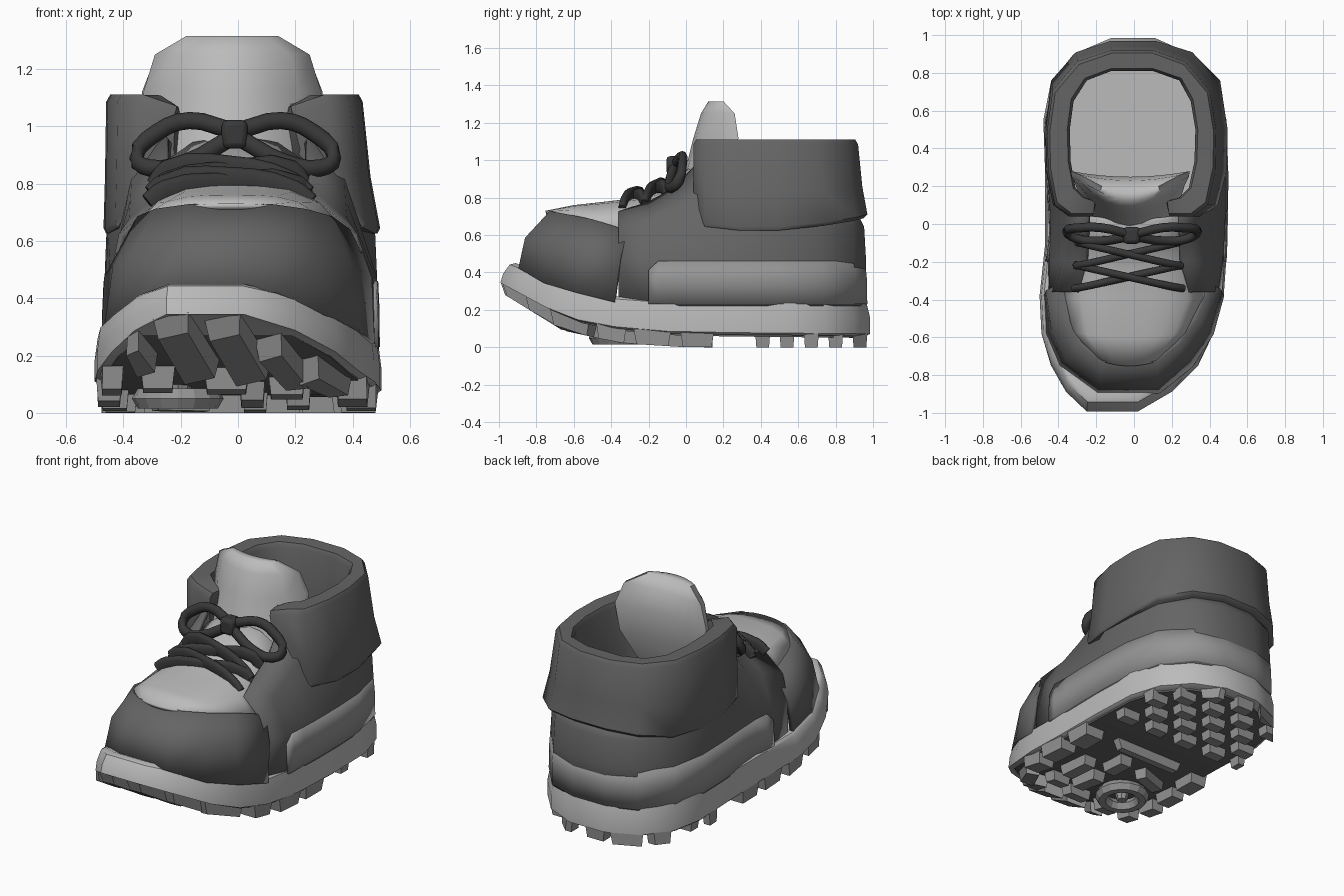
import bpy, bmesh, math
from mathutils import Vector, Matrix

if "Cube" in bpy.data.objects:
    bpy.data.objects.remove(bpy.data.objects["Cube"])


def mat(name, g):
    m = bpy.data.materials.new(name)
    m.diffuse_color = (g, g, g, 1)
    m.use_nodes = True
    m.node_tree.nodes["Principled BSDF"].inputs["Base Color"].default_value = m.diffuse_color
    return m


DARK, BLACK, MID, LIGHT = mat("dark", .13), mat("black", .04), mat("mid", .3), mat("light", .5)


def lerp(table, y):
    for (a, p), (b, q) in zip(table, table[1:]):
        if y <= b:
            return p + (q - p) * max(0, (y - a) / (b - a))
    return table[-1][1]


def finish(name, bm, m, thick=0, bevel=0, angle=40):
    bmesh.ops.recalc_face_normals(bm, faces=bm.faces)
    me = bpy.data.meshes.new(name)
    bm.to_mesh(me)
    bm.free()
    ob = bpy.data.objects.new(name, me)
    bpy.context.collection.objects.link(ob)
    me.materials.append(m)
    bpy.ops.object.select_all(action='DESELECT')
    ob.select_set(True)
    bpy.context.view_layer.objects.active = ob
    bpy.ops.object.shade_smooth_by_angle(angle=math.radians(angle))
    if thick:
        s = ob.modifiers.new("thickness", 'SOLIDIFY')
        s.thickness, s.offset = thick, 0
    if bevel:
        b = ob.modifiers.new("bevel", 'BEVEL')
        b.width, b.segments, b.limit_method = bevel, 2, 'ANGLE'
    return ob


def loft(name, rows, m, closed=False, caps=False, wrap=False, **kw):
    """Skin rows of points; caps zip the two sides of a closed outline."""
    bm = bmesh.new()
    vs = [[bm.verts.new(p) for p in r] for r in rows]
    n = len(rows[0])
    for a, b in zip(vs, vs[1:] + (vs[:1] if wrap else [])):
        for i in range(n if closed else n - 1):
            j = (i + 1) % n
            bm.faces.new((a[i], a[j], b[j], b[i]))
    if caps:
        for r in (vs[0], vs[-1]):
            for i in range(n // 2 - 1):
                bm.faces.new((r[i], r[i + 1], r[n - 2 - i], r[n - 1 - i]))
    if wrap:
        bm.faces.new([r[0] for r in vs])
        bm.faces.new([r[-1] for r in vs])
    return finish(name, bm, m, **kw)


# Sole
STATIONS = [(-.995, -.25, .02), (-.89, -.36, .2), (-.75, -.44, .34), (-.58, -.49, .42),
            (-.38, -.5, .475), (-.1, -.47, .495), (.25, -.47, .5), (.55, -.48, .49),
            (.75, -.44, .43), (.9, -.32, .3), (.985, -.12, .11)]
OUTLINE = [(l, y) for y, l, r in STATIONS] + [(r, y) for y, l, r in reversed(STATIONS)]
LEFT, RIGHT = [(y, l) for y, l, r in STATIONS], [(y, r) for y, l, r in STATIONS]
TREAD = [(-1, .3), (-.66, .09), (-.35, .022), (0, 0), (1, 0)]
BASE = [(-1, .34), (-.65, .15), (-.3, .085), (0, .07), (1, .06)]
TOP = [(-.9, .45), (-.65, .335), (-.35, .27), (-.1, .25), (1, .25)]


def ring(scale, f):
    out = []
    for x, y in OUTLINE:
        b, t = lerp(BASE, y), lerp(TOP, y * .92)
        toe = scale - (.035 * f if y < -.6 else 0)
        out.append((x * scale, y * toe, b + (t - b) * f))
    return out


loft("midsole", [ring(.97, 0), ring(1, .06), ring(1, .5), ring(.98, .93), ring(.95, 1)],
     LIGHT, closed=True, caps=True)
loft("outsole_plate", [[(x, y, z - d) for x, y, z in ring(.95, 0)] for d in (-.01, .01)],
     DARK, closed=True, caps=True)


# Tread lugs: tapered blocks following the sole curve, trimmed to the outline
def lugs(name, items, m):
    bm = bmesh.new()
    for x, y, sx, sy, rot in items:
        for v in bmesh.ops.create_cube(bm, size=1)["verts"]:
            low = v.co.z < 0
            k = .85 if low else 1
            p = Matrix.Rotation(math.radians(rot), 3, 'Z') @ Vector((v.co.x * sx * k, v.co.y * sy * k, 0))
            py = max(-.995, min(.985, p.y + y))
            px = max(lerp(LEFT, py), min(lerp(RIGHT, py), p.x + x))
            v.co = (px, py, lerp(TREAD, py) if low else lerp(BASE, py) + .015)
    return finish(name, bm, m, angle=30)


lugs("toe_bars", [(-.35, -.79, .08, .16, -25), (-.18, -.82, .13, .32, -20), (.0, -.81, .13, .32, -20),
                  (.16, -.72, .1, .26, -25), (.3, -.6, .09, .24, -30)], MID)
lugs("forefoot_lugs", [(-.44, -.58, .08, .12, 0), (-.28, -.6, .12, .08, 0), (-.04, -.58, .16, .09, 0),
                       (.17, -.5, .13, .09, 0), (.4, -.4, .12, .16, 0), (.05, -.36, .09, .22, 0),
                       (-.45, -.38, .09, .14, 0), (-.43, -.18, .1, .16, 0), (.21, -.26, .09, .24, 0),
                       (-.2, -.1, .22, .08, 20), (.06, -.08, .09, .18, 0), (.43, -.18, .12, .2, 0),
                       (-.41, .03, .12, .16, 0), (.42, .06, .14, .18, 0), (.0, .12, .5, .05, 0)], MID)
heel = [(x + (.11 if r % 2 else 0) - .05, .41 + r * .13, .13, .08, 0)
        for r in range(5) for x in (-.44, -.22, 0, .22, .44)
        if abs(x + (.11 if r % 2 else 0) - .05) < (.5, .46, .44, .4, .3)[r]]
lugs("heel_lugs", heel, MID)
bpy.ops.mesh.primitive_torus_add(major_radius=.12, minor_radius=.04, major_segments=16,
                                 minor_segments=6, location=(-.21, -.36, .05))
bpy.context.object.name = "pivot_ring"
bpy.context.object.data.materials.append(MID)
bpy.ops.mesh.primitive_cone_add(vertices=8, radius1=.03, radius2=.05, depth=.08, location=(-.21, -.36, .06))
bpy.context.object.name = "pivot_stud"
bpy.context.object.data.materials.append(MID)

# Toe cap
loft("toe_cap", [
    [(-.465, -.38, .24), (-.455, -.58, .29), (-.385, -.75, .34), (-.19, -.885, .42),
     (.13, -.885, .42), (.3, -.75, .34), (.41, -.58, .29), (.465, -.38, .24)],
    [(-.455, -.35, .47), (-.425, -.57, .51), (-.36, -.71, .55), (-.18, -.85, .58),
     (.12, -.85, .58), (.28, -.71, .55), (.385, -.57, .51), (.455, -.35, .47)],
    [(-.37, -.31, .63), (-.34, -.52, .68), (-.28, -.63, .705), (-.17, -.72, .72),
     (.12, -.72, .72), (.23, -.63, .705), (.32, -.5, .68), (.40, -.31, .62)]],
    DARK, thick=.025, angle=50)

# Vamp under the laces
US = [i / 4 - 1 for i in range(9)]
loft("vamp", [[((l + r) / 2 + u * (r - l) / 2, y + .03 * u * u, e + (t - e) * (1 - u ** 4)) for u in US]
              for y, l, r, e, t in [(-.75, -.18, .13, .71, .72), (-.6, -.32, .28, .68, .75),
                                    (-.42, -.37, .37, .63, .77), (-.25, -.34, .33, .65, .79),
                                    (-.1, -.3, .28, .7, .83), (.02, -.3, .28, .75, .95)]],
     LIGHT, thick=.02, angle=60)

# Quarter: wall from one side of the laces around the heel to the other
PLAN = [(-.44, -.36), (-.445, -.2), (-.435, -.05), (-.44, .08), (-.455, .3), (-.46, .5), (-.42, .72),
        (-.29, .89), (-.12, .95), (.1, .95), (.28, .89), (.42, .72), (.47, .5), (.48, .3),
        (.48, .08), (.475, -.05), (.465, -.2), (.44, -.36)]
ZSH = [(-.38, .61), (-.2, .67), (-.05, .74), (.08, .82), (.3, .68), (1, .68)]
ZTOP = [(-.38, .71), (-.2, .77), (-.05, .85), (.08, 1.0), (.3, .76), (1, .76)]
XTOP = [(-.38, .29), (-.2, .25), (.08, .24), (.3, .42), (1, .44)]


def wall(kind):
    out = []
    for x, y in PLAN:
        if kind < 2:
            out.append((x * (1, .985)[kind], y, (.22, .47)[kind]))
        elif y > .2:
            out.append((x * (.97, .93)[kind - 2], y * (.99, .95)[kind - 2], (.64, .72)[kind - 2]))
        else:
            t = lerp(XTOP, y)
            xx = (t + .12, t)[kind - 2]
            out.append((math.copysign(xx, x), y, lerp((ZSH, ZTOP)[kind - 2], y)))
    return out


loft("quarter", [wall(k) for k in range(4)], DARK, thick=.025, angle=50)

# Heel counter band with rounded front corners
band = [(-.455, -.2), (-.447, -.15)] + PLAN[2:-2] + [(.478, -.15), (.475, -.2)]


def counter(z, s):
    last = len(band) - 1
    return [(x * s, y * s if y > 0 else y, z - (.05 if i in (0, last) and z > .4 else 0))
            for i, (x, y) in enumerate(band)]


loft("heel_counter", [counter(.23, 1.01), counter(.36, 1.008), counter(.46, .998)], MID, thick=.02, angle=50)

# Padded ankle collar
OUT = [(-.22, .04, .9), (-.34, .04, .78), (-.42, .1, .645), (-.455, .28, .625), (-.46, .5, .625),
       (-.43, .71, .65), (-.3, .86, .675), (-.12, .92, .69), (.1, .92, .69), (.27, .86, .675),
       (.4, .71, .65), (.435, .5, .625), (.43, .28, .625), (.39, .1, .645), (.31, .04, .78), (.19, .04, .9)]
INN = [(-.2, .12), (-.26, .14), (-.31, .19), (-.335, .33), (-.34, .5), (-.32, .65), (-.25, .76), (-.12, .81),
       (.1, .81), (.24, .76), (.3, .65), (.325, .5), (.32, .33), (.29, .19), (.24, .14), (.17, .12)]


def flare(x, y, k):
    return x * (1 + (.14 if x > 0 else .02) * k), y + (.05 * k if y > .6 else 0)


ends = [.04] + [0] * 14 + [.04]
rows = [[(x, y, z) for (x, y), (_, _, z) in zip(INN, OUT)],
        [(*flare(x * .98, y - .02 * (y > .6), 1), z) for x, y, z in OUT],
        [(*flare(x, y, 1), z + .02) for x, y, z in OUT],
        [(*flare(x, y, .45), .55 * z + .48) for x, y, z in OUT],
        [(x, y, 1.085 - e) for (x, y, z), e in zip(OUT, ends)],
        [(x * .97, y + (.015 if y < .4 else -.015), 1.11 - e) for (x, y, z), e in zip(OUT, ends)],
        [(x * 1.04, y + .012 * (y > .5), 1.108 - e) for (x, y), e in zip(INN, ends)],
        [(x, y, 1.08 - e) for (x, y), e in zip(INN, ends)]]
loft("ankle_collar", rows, DARK, wrap=True, angle=50)

# Lining and insole
loft("lining", [[(x, y, z) for x, y in INN] for z in (.3, .7, 1.08)], DARK, angle=50)
loft("insole", [[(x * 1.02, y * 1.01, z) for x, y in INN] for z in (.27, .3)], LIGHT, closed=True, caps=True)

# Tongue: thick padded flap rolling over at the top (z, y, half width, side curl)
TONGUE = [(.8, -.05, .24, .1), (1.0, .01, .29, .2), (1.12, .04, .31, .21), (1.25, .08, .27, .15),
          (1.315, .12, .16, .05), (1.315, .17, .15, .03), (1.25, .23, .265, .03),
          (1.12, .25, .315, .03), (.95, .24, .295, .02), (.75, .16, .24, .0)]
loft("tongue", [[(-.02 + u * w, y + c * u * u, z) for u in US] for z, y, w, c in TONGUE],
     LIGHT, wrap=True, angle=70)


# Laces and bow
def cord(name, pts, width, depth):
    cu = bpy.data.curves.new(name, 'CURVE')
    cu.dimensions, cu.twist_mode = '3D', 'Z_UP'
    cu.extrude, cu.bevel_depth, cu.bevel_resolution = width, depth, 1
    cu.resolution_u, cu.use_fill_caps = 3, True
    sp = cu.splines.new('BEZIER')
    sp.bezier_points.add(len(pts) - 1)
    for b, p in zip(sp.bezier_points, pts):
        b.co = p
        b.handle_left_type = b.handle_right_type = 'AUTO'
    cu.materials.append(BLACK)
    ob = bpy.data.objects.new(name, cu)
    bpy.context.collection.objects.link(ob)


for i, (ya, yb, za, zb) in enumerate([(-.34, -.22, .73, .77), (-.22, -.1, .76, .82)]):
    for s in (-1, 1):
        w = .28 - .01 * i
        pts = [(-.03 + s * w, ya, za), (-.03 + s * w * .8, ya + .01, za + .045),
               (-.03, (ya + yb) / 2, (za + zb) / 2 + .06 + s * .01),
               (-.03 - s * w * .8, yb - .01, zb + .025), (-.03 - s * w * .95, yb, zb - .03)]
        cord("lace", pts, .018, .02)
for s in (-1, 1):
    cord("bow_loop", [(-.01 + s * x, y, z) for x, y, z in
                      [(.03, -.05, .99), (.16, -.02, 1.02), (.27, -.02, .98), (.345, -.04, .89),
                       (.3, -.075, .855), (.17, -.09, .875), (.03, -.07, .95)]], .006, .024)
bm = bmesh.new()
bmesh.ops.create_cube(bm, size=1, matrix=Matrix.Translation((-.012, -.06, .972)) @ Matrix.Diagonal((.09, .09, .1, 1)))
finish("bow_knot", bm, BLACK, bevel=.02)
